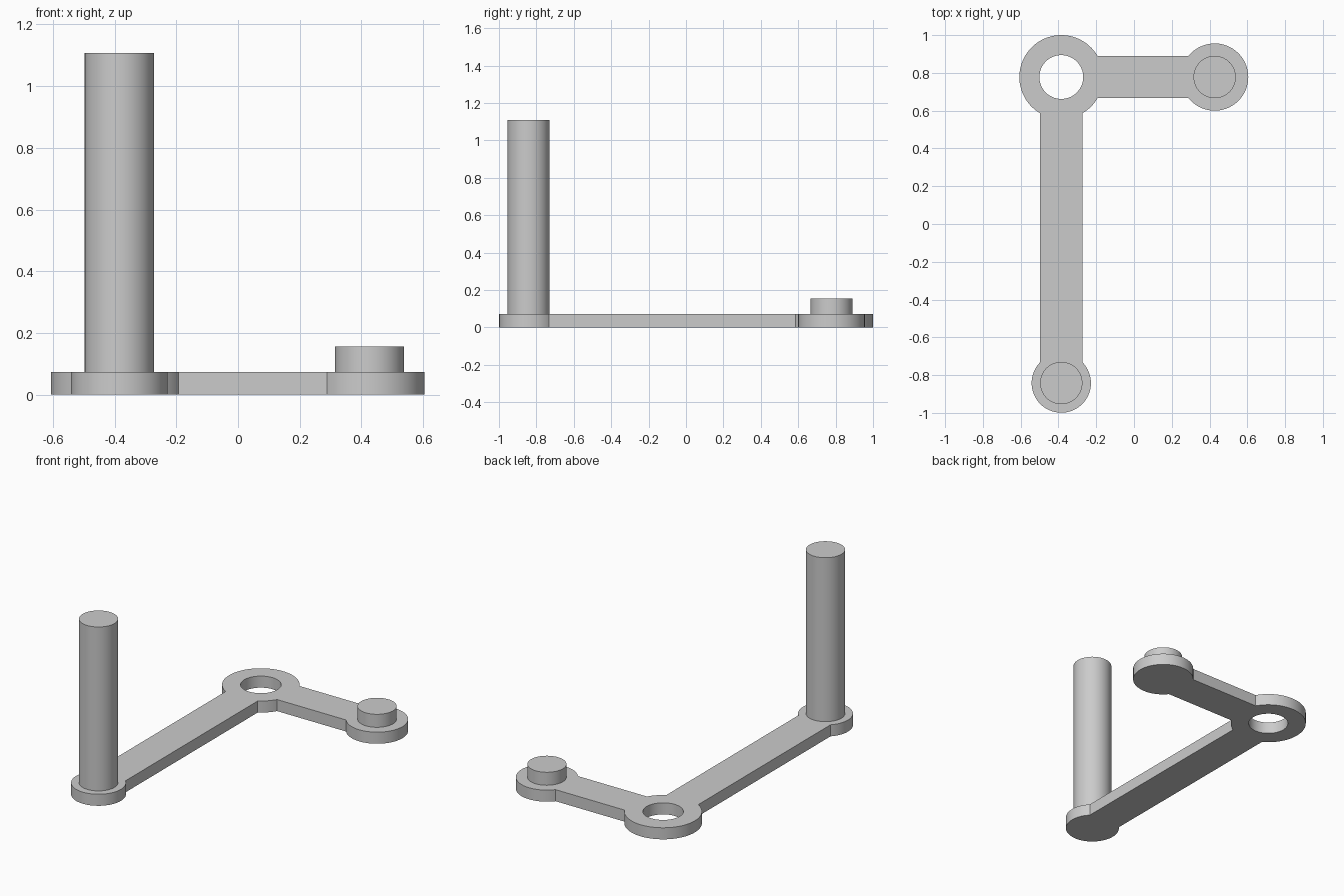
import bpy
import bmesh
from math import asin, cos, sin, pi, radians

cube = bpy.data.objects.get("Cube")
if cube:
    bpy.data.objects.remove(cube, do_unlink=True)

GREY = (0.6, 0.6, 0.6, 1.0)
grey = bpy.data.materials.new("plain grey")
grey.use_nodes = True
grey.diffuse_color = GREY
grey.node_tree.nodes["Principled BSDF"].inputs["Base Color"].default_value = GREY

# Shared dimensions: centre and radius of each boss
HUB, HUB_R, HOLE_R = (-0.385, 0.778), 0.222, 0.116
FRONT, FRONT_R = (-0.385, -0.842), 0.157
SIDE, SIDE_R = (0.427, 0.778), 0.178
HALF_WIDTH = 0.112
THICKNESS = 0.073


def arc(centre, radius, start, end, steps):
    """Points along an arc, both ends included."""
    angles = [start + (end - start) * i / steps for i in range(steps + 1)]
    return [(centre[0] + radius * cos(a), centre[1] + radius * sin(a)) for a in angles]


def finish(obj):
    obj.data.materials.append(grey)
    bpy.ops.object.select_all(action="DESELECT")
    obj.select_set(True)
    bpy.context.view_layer.objects.active = obj
    bpy.ops.object.shade_smooth_by_angle(angle=radians(30))


def add_plate(name, loops, height):
    """Extrude an outline with holes into a flat plate."""
    bm = bmesh.new()
    edges = []
    for loop in loops:
        verts = [bm.verts.new((x, y, 0)) for x, y in loop]
        edges += [bm.edges.new((v, verts[i - 1])) for i, v in enumerate(verts)]
    bmesh.ops.triangle_fill(bm, edges=edges, use_beauty=True)
    grown = bmesh.ops.extrude_face_region(bm, geom=bm.faces[:], use_keep_orig=True)
    top = [g for g in grown["geom"] if isinstance(g, bmesh.types.BMVert)]
    bmesh.ops.translate(bm, verts=top, vec=(0, 0, height))
    bmesh.ops.recalc_face_normals(bm, faces=bm.faces[:])
    mesh = bpy.data.meshes.new(name)
    bm.to_mesh(mesh)
    bm.free()
    obj = bpy.data.objects.new(name, mesh)
    bpy.context.collection.objects.link(obj)
    finish(obj)


def add_pin(name, centre, top):
    """Upright round pin, sunk a little into the plate."""
    bottom = THICKNESS / 2
    bpy.ops.mesh.primitive_cylinder_add(
        vertices=64, radius=HALF_WIDTH, depth=top - bottom,
        location=(*centre, (top + bottom) / 2))
    obj = bpy.context.object
    obj.name = name
    finish(obj)


# L-shaped link: three round bosses joined by two straight arms
hub_a, front_a, side_a = (asin(HALF_WIDTH / r) for r in (HUB_R, FRONT_R, SIDE_R))
outline = (
    arc(HUB, HUB_R, hub_a, 1.5 * pi - hub_a, 48)
    + arc(FRONT, FRONT_R, pi / 2 + front_a, 2.5 * pi - front_a, 48)
    + arc(HUB, HUB_R, 1.5 * pi + hub_a, 2 * pi - hub_a, 8)
    + arc(SIDE, SIDE_R, pi + side_a, 3 * pi - side_a, 48)
)
hole = arc(HUB, HOLE_R, 0, 2 * pi, 64)[:-1]
add_plate("link_plate", [outline, hole], THICKNESS)

# Tall handle at the front, short peg at the side
add_pin("handle_pin", FRONT, 1.108)
add_pin("short_peg", SIDE, 0.155)
